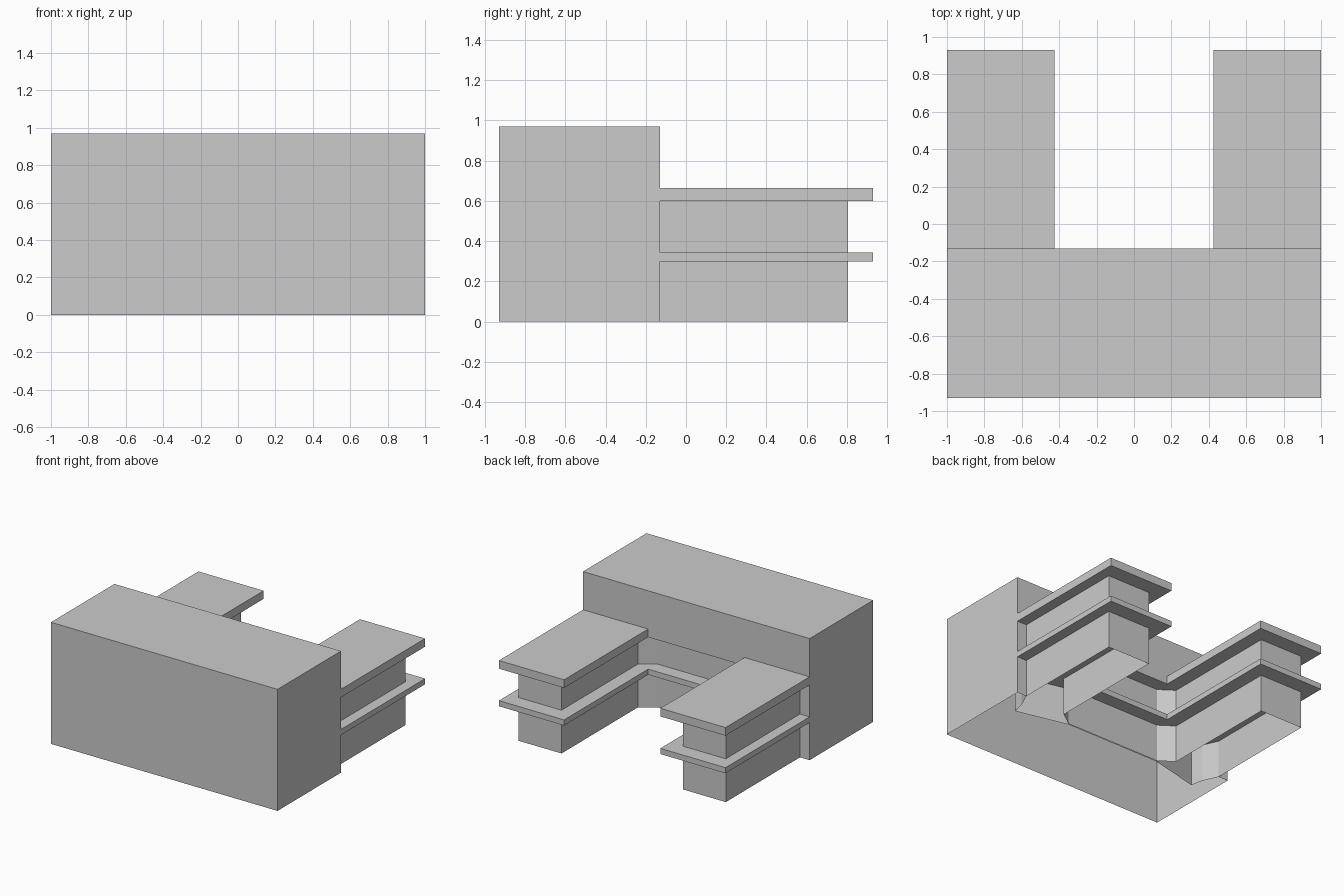
import bpy, bmesh

if "Cube" in bpy.data.objects:
    bpy.data.objects.remove(bpy.data.objects["Cube"])


def finish(bm, name):
    bmesh.ops.recalc_face_normals(bm, faces=bm.faces[:])
    mesh = bpy.data.meshes.new(name)
    bm.to_mesh(mesh)
    bm.free()
    obj = bpy.data.objects.new(name, mesh)
    bpy.context.collection.objects.link(obj)
    return obj


def mirrored(half):
    """Close a right-half plan outline with its mirror image."""
    return half + [(-x, y) for x, y in reversed(half)]


def prism(name, plan, z0, z1, caps=True):
    """Upright prism from a plan outline, optionally open at both ends."""
    bm = bmesh.new()
    low = [bm.verts.new((x, y, z0)) for x, y in plan]
    high = [bm.verts.new((x, y, z1)) for x, y in plan]
    n = len(plan)
    for i in range(n):
        j = (i + 1) % n
        bm.faces.new((low[i], low[j], high[j], high[i]))
    if caps:
        bm.faces.new(low)
        bm.faces.new(high)
    return finish(bm, name)


FRONT, BACK, TOP, ROOF = -0.93, -0.13, 0.97, 0.665

# Main block: open underneath, with a wide opening in the back wall
bm = bmesh.new()


def face(*pts):
    bm.faces.new([bm.verts.new(p) for p in pts])


face((-1, FRONT, 0), (1, FRONT, 0), (1, FRONT, TOP), (-1, FRONT, TOP))
face((-1, FRONT, TOP), (1, FRONT, TOP), (1, BACK, TOP), (-1, BACK, TOP))
for x in (-1, 1):
    face((x, FRONT, 0), (x, BACK, 0), (x, BACK, TOP), (x, FRONT, TOP))
back = mirrored([(0.915, ROOF), (0.915, 0), (1, 0), (1, TOP)])
face(*[(x, BACK, z) for x, z in back])
bmesh.ops.remove_doubles(bm, verts=bm.verts[:], dist=0.0001)
finish(bm, "main_block")

# Part of the plan tucked inside the main block, shared by walls and slabs
tucked = [(0.915, BACK), (0.86, -0.25), (0.84, -0.35), (0.42, -0.25)]

# Wing walls: hollow U with chamfered inner corners
walls = mirrored([(0.42, -0.24), (0.535, -0.16), (0.535, 0.805),
                  (0.915, 0.805)] + tucked)
prism("wing_walls", walls, 0, 0.62, caps=False)

# Overhanging floor and roof slabs
slab = mirrored([(0.425, BACK), (0.425, 0.93), (1, 0.93), (1, BACK)] + tucked)
prism("floor_slab", slab, 0.30, 0.345)
prism("roof_slab", slab, 0.60, ROOF)
